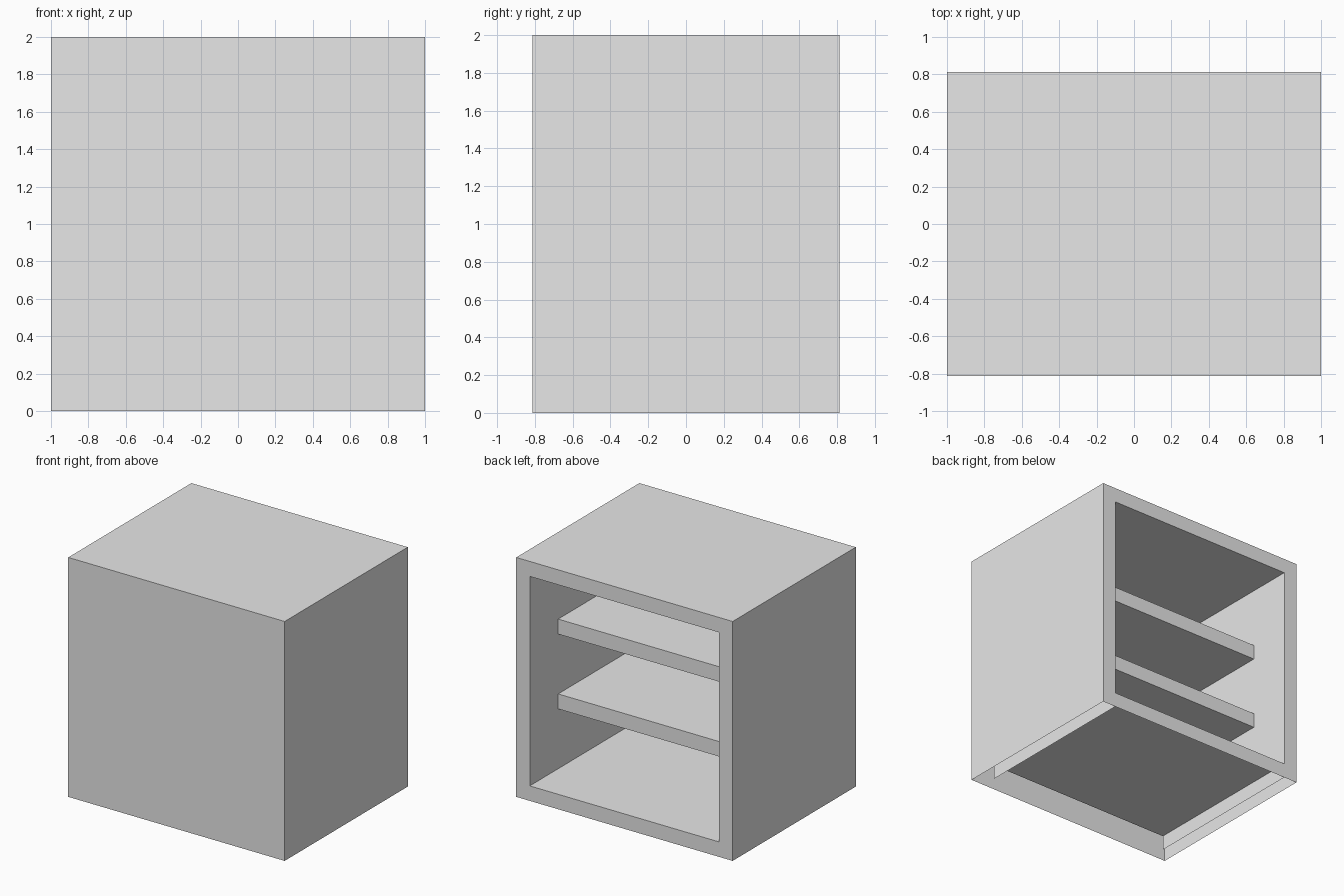
import bpy, bmesh
from mathutils import Vector

cube = bpy.data.objects.get("Cube")
if cube:
    bpy.data.objects.remove(cube, do_unlink=True)

HALF_W, HALF_D, HEIGHT, BOARD = 1.0, 0.8125, 2.0, 0.125
INNER_W, INNER_FRONT = HALF_W - BOARD, BOARD - HALF_D

grey = bpy.data.materials.new("plain_grey")
grey.use_nodes = True
grey.diffuse_color = (0.8, 0.8, 0.8, 1)
grey.node_tree.nodes["Principled BSDF"].inputs["Base Color"].default_value = (0.8, 0.8, 0.8, 1)


def add_box(bm, low, high):
    """Axis-aligned box between two corners."""
    low, high = Vector(low), Vector(high)
    verts = bmesh.ops.create_cube(bm, size=1)["verts"]
    for v in verts:
        v.co = (low + high) / 2 + v.co * (high - low)


def finish(name, bm):
    mesh = bpy.data.meshes.new(name)
    bm.to_mesh(mesh)
    bm.free()
    mesh.materials.append(grey)
    obj = bpy.data.objects.new(name, mesh)
    bpy.context.scene.collection.objects.link(obj)
    return obj


# Cabinet body: box with an open underside and a compartment sunk into the back
bm = bmesh.new()
add_box(bm, (-HALF_W, -HALF_D, 0), (HALF_W, HALF_D, HEIGHT))
bm.normal_update()
back = max(bm.faces, key=lambda f: f.normal.y)
bmesh.ops.inset_individual(bm, faces=[back], thickness=BOARD, use_even_offset=True)
new = bmesh.ops.extrude_face_region(bm, geom=[back])["geom"]
for v in new:
    if isinstance(v, bmesh.types.BMVert):
        v.co.y = INNER_FRONT
if back.is_valid and abs(back.calc_center_median().y - HALF_D) < 0.001:
    bm.faces.remove(back)
bm.normal_update()
underside = [f for f in bm.faces if f.calc_center_median().z < 0.001]
bmesh.ops.delete(bm, geom=underside, context='FACES_ONLY')
finish("cabinet_body", bm)

# Inner side skirts below the compartment floor
for side, name in ((-1, "right_skirt"), (1, "left_skirt")):
    bm = bmesh.new()
    x = side * INNER_W
    corners = [(x, INNER_FRONT, 0), (x, HALF_D, 0), (x, HALF_D, BOARD), (x, INNER_FRONT, BOARD)]
    face = bm.faces.new([bm.verts.new(c) for c in corners])
    if side > 0:
        face.normal_flip()
    finish(name, bm)

# Two shelves, set back from the opening
for name, top in (("lower_shelf", 0.75), ("upper_shelf", 1.375)):
    bm = bmesh.new()
    add_box(bm, (-INNER_W, INNER_FRONT, top - BOARD), (INNER_W, HALF_D - 3 * BOARD, top))
    finish(name, bm)
